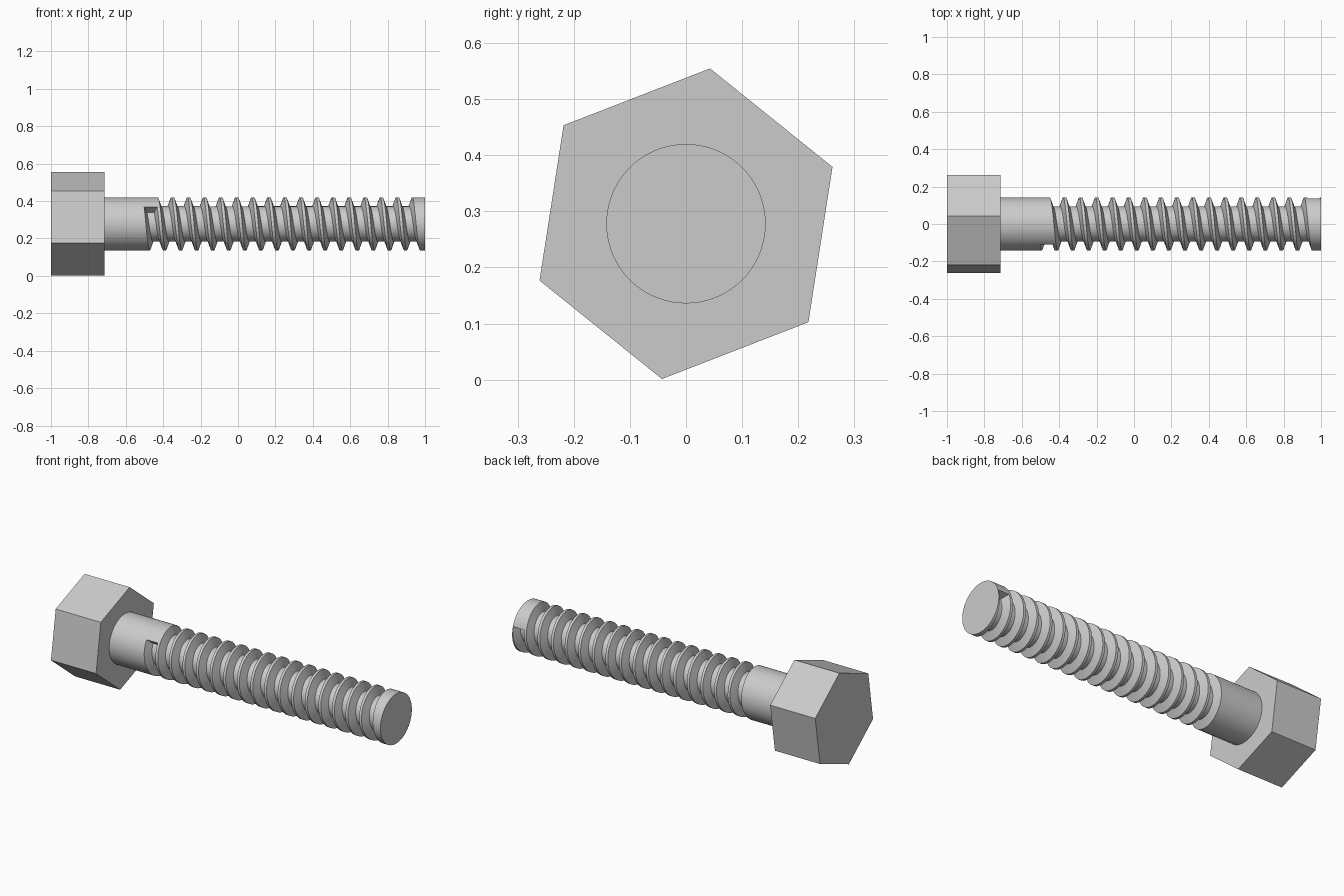
import bpy, bmesh, math

if "Cube" in bpy.data.objects:
    bpy.data.objects.remove(bpy.data.objects["Cube"])

AXIS_Z = 0.278          # height of the bolt axis
HEAD_R, SHANK_R, ROOT_R = 0.28, 0.142, 0.0945
PITCH = 0.0859
START_ANGLE, START_X, TURNS = math.radians(140), -0.467, 16.66

steel = bpy.data.materials.new("steel grey")
steel.diffuse_color = (0.6, 0.6, 0.6, 1)
steel.use_nodes = True
steel.node_tree.nodes["Principled BSDF"].inputs["Base Color"].default_value = steel.diffuse_color


def point(x, r, a):
    """Cylindrical point around the bolt axis."""
    return (x, r * math.cos(a), AXIS_Z + r * math.sin(a))


def sweep(name, rings):
    """Closed solid skinned through a list of equal-length rings, capped at both ends."""
    bm = bmesh.new()
    loops = [[bm.verts.new(p) for p in ring] for ring in rings]
    n = len(loops[0])
    for a, b in zip(loops, loops[1:]):
        for i in range(n):
            j = (i + 1) % n
            bm.faces.new((a[i], a[j], b[j], b[i]))
    bm.faces.new(loops[0][::-1])
    bm.faces.new(loops[-1])
    bmesh.ops.recalc_face_normals(bm, faces=bm.faces[:])
    mesh = bpy.data.meshes.new(name)
    bm.to_mesh(mesh)
    bm.free()
    mesh.materials.append(steel)
    obj = bpy.data.objects.new(name, mesh)
    bpy.context.collection.objects.link(obj)
    return obj


def prism(name, x0, x1, r, sides, turn=0.0):
    return sweep(name, [[point(x, r, turn + math.tau * i / sides) for i in range(sides)]
                        for x in (x0, x1)])


# Hexagonal head and round shank
prism("hex_head", -1.0, -0.715, HEAD_R, 6, math.radians(81.2))
shank = prism("threaded_shank", -0.73, 1.0, SHANK_R, 72)

# Helical groove cutter: trapezoid profile (offset along x, radius)
profile = [(-0.019, ROOT_R), (0.019, ROOT_R), (0.0355, SHANK_R + 0.0003),
           (0.0355, 0.16), (-0.0355, 0.16), (-0.0355, SHANK_R + 0.0003)]
steps = int(TURNS * 60)
rings = []
for s in range(steps + 1):
    t = TURNS * s / steps
    rings.append([point(START_X + PITCH * t + dx, r, START_ANGLE + math.tau * t)
                  for dx, r in profile])
cutter = sweep("thread_cutter", rings)
cutter.hide_render = True

# Cut the thread, then drop the cutter
cut = shank.modifiers.new("thread", 'BOOLEAN')
cut.operation = 'DIFFERENCE'
cut.solver = 'EXACT'
cut.object = cutter
bpy.context.view_layer.objects.active = shank
shank.select_set(True)
bpy.ops.object.modifier_apply(modifier="thread")
bpy.data.objects.remove(cutter)
bpy.ops.object.shade_smooth_by_angle(angle=math.radians(25))
